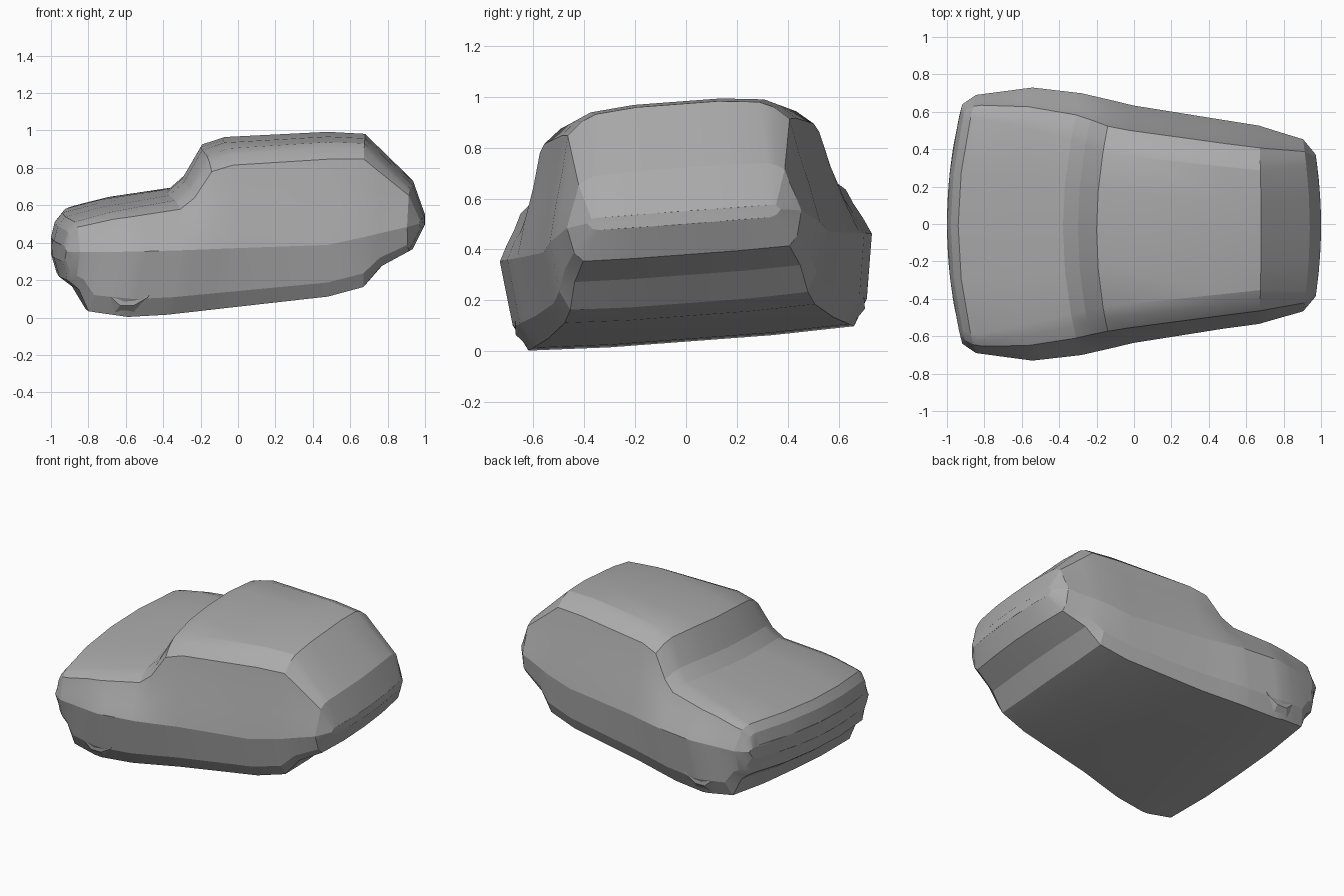
import bpy, bmesh, math

cube = bpy.data.objects.get("Cube")
if cube:
    bpy.data.objects.remove(cube)

grey = bpy.data.materials.new("plain grey")
grey.use_nodes = True
colour = (0.41, 0.41, 0.41, 1)
grey.diffuse_color = colour
grey.node_tree.nodes["Principled BSDF"].inputs["Base Color"].default_value = colour

# Outlines along the length of the car, as (x, value) points
roof_line = [(-1, 0.43), (-0.98, 0.51), (-0.94, 0.56), (-0.75, 0.61), (-0.38, 0.67),
             (-0.3, 0.74), (-0.2, 0.91), (-0.08, 0.95), (0.48, 0.98), (0.68, 0.97),
             (0.94, 0.72), (1, 0.55)]
floor_line = [(-1, 0.34), (-0.97, 0.24), (-0.9, 0.19), (-0.82, 0.07), (-0.6, 0.04),
              (-0.4, 0.05), (0.48, 0.14), (0.68, 0.19), (0.78, 0.3), (0.94, 0.38), (1, 0.5)]
belt_line = [(-1, 0.4), (0.48, 0.43), (1, 0.53)]
belt_width = [(-1, 0.64), (-0.94, 0.69), (-0.65, 0.73), (-0.38, 0.7), (-0.08, 0.635),
              (0.68, 0.53), (0.94, 0.46), (1, 0.38)]
roof_width = [(-1, 0.56), (-0.9, 0.58), (-0.38, 0.47), (-0.2, 0.41), (0.68, 0.32), (1, 0.34)]


def read(line, x):
    """Height or width of an outline at x, straight between its points."""
    for (x_a, v_a), (x_b, v_b) in zip(line, line[1:]):
        if x <= x_b:
            return v_a + (v_b - v_a) * (x - x_a) / (x_b - x_a)


def warp(x, y, z):
    """Bow the nose and tail in plan, then lean the whole car to one side."""
    nose = max(0, min(1, (0.2 - x) / 0.3)) * min(1, z / 0.3)
    tail = max(0, (x - 0.6) / 0.4)
    x += 0.2 * nose * y ** 2 - 0.2 * tail * y ** 2
    return x, y - 0.06 * (z - 0.4), z + 0.075 * y


def section(x, spread=1):
    """Closed cross-section from the underside up one side and down the other."""
    floor, belt, top = read(floor_line, x), read(belt_line, x), read(roof_line, x)
    wide, narrow = read(belt_width, x), read(roof_width, x)
    sill = 0.88 * wide
    eave = 0.55 * wide + 0.45 * narrow
    drop, rise = belt - floor, top - belt
    half = [
        (0, floor),
        (sill / 2, floor),
        (sill, floor + drop * 0.03),
        (sill + (wide - sill) * 0.6, floor + drop * 0.3),
        (wide, belt),
        (wide + (eave - wide) * 0.35, belt + rise * 0.3),
        (wide + (eave - wide) * 0.7, belt + rise * 0.55),
        (eave, belt + rise * 0.82),
        ((eave + narrow) / 2, belt + rise * 0.92),
        (narrow, belt + rise * 0.97),
        (narrow / 2, top),
        (0, top),
    ]
    ring = half + [(-y, z) for y, z in half[-2:0:-1]]
    return [warp(x, y * spread, z) for y, z in ring]


def loft(name, loops):
    """Skin a row of equal point loops and close both ends."""
    bm = bmesh.new()
    rings = [[bm.verts.new(p) for p in loop] for loop in loops]
    for a, b in zip(rings, rings[1:]):
        for i in range(len(a)):
            j = (i + 1) % len(a)
            bm.faces.new((a[i], a[j], b[j], b[i]))
    bm.faces.new(rings[0])
    bm.faces.new(rings[-1])
    bmesh.ops.remove_doubles(bm, verts=bm.verts, dist=0.0005)
    bmesh.ops.recalc_face_normals(bm, faces=bm.faces)
    mesh = bpy.data.meshes.new(name)
    bm.to_mesh(mesh)
    bm.free()
    mesh.materials.append(grey)
    obj = bpy.data.objects.new(name, mesh)
    bpy.context.collection.objects.link(obj)
    bpy.ops.object.select_all(action="DESELECT")
    obj.select_set(True)
    bpy.context.view_layer.objects.active = obj
    bpy.ops.object.shade_smooth_by_angle(angle=math.radians(18))


# Body shell: a section at every outline point, narrowing rings across each bowed end
outlines = (roof_line, floor_line, belt_line, belt_width, roof_width)
stations = sorted({x for line in outlines for x, value in line})
spreads = (0.03, 0.35, 0.7)
nose_cap = [section(stations[0], s) for s in spreads]
tail_cap = [section(stations[-1], s) for s in reversed(spreads)]
loft("car_body", nose_cap + [section(x) for x in stations] + tail_cap)


# Faceted front wheel bulges, mostly sunk in the body
for side, label in ((1, "left"), (-1, "right")):
    loops = []
    for radius, y in ((0.18, 0.52), (0.17, 0.64), (0.12, 0.685)):
        angles = [math.tau * k / 10 for k in range(10)]
        loops.append([warp(radius * math.cos(a) - 0.63, side * y,
                           radius * math.sin(a) + 0.23) for a in angles])
    loft(label + "_nose_wheel", loops)
